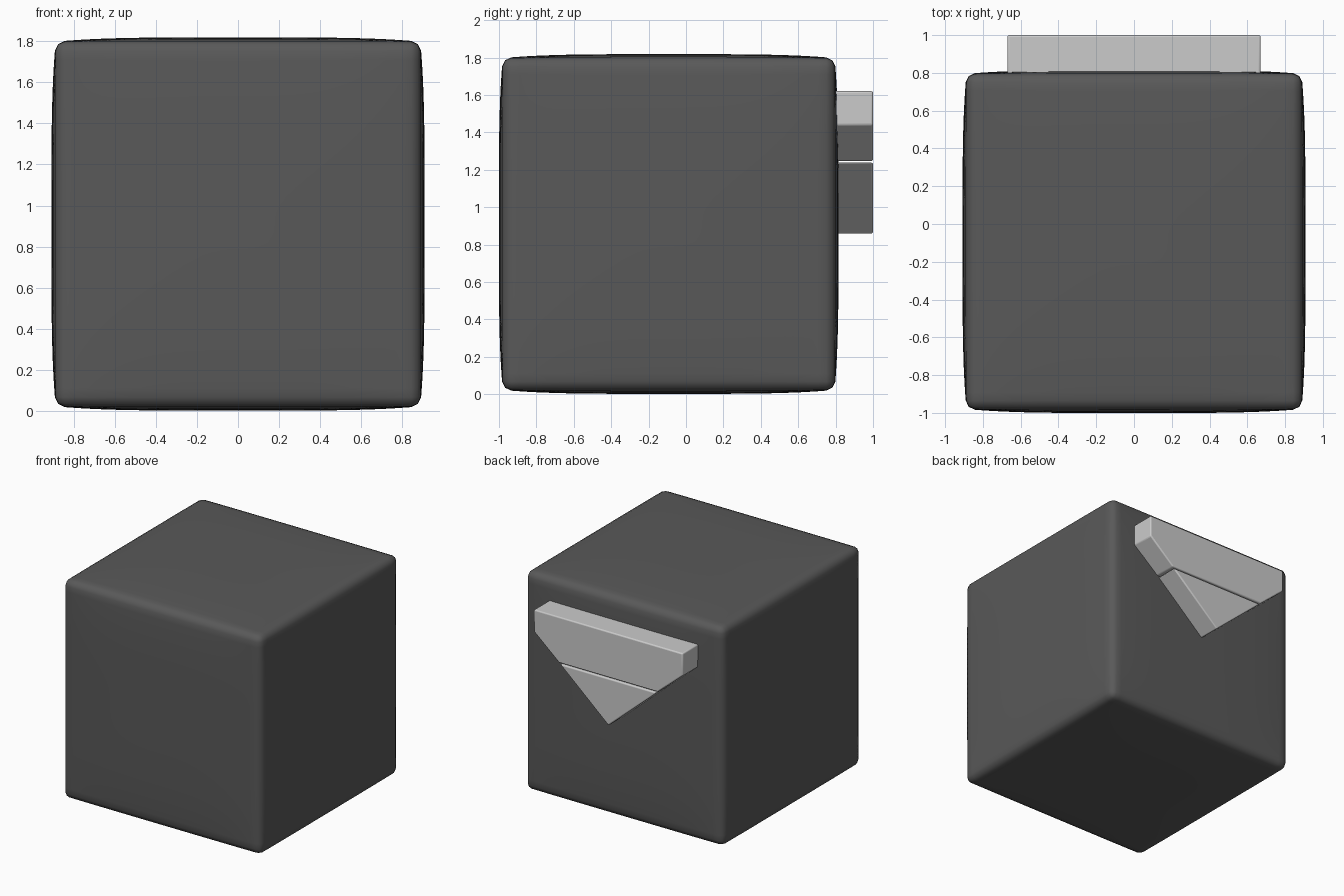
import bpy, bmesh
from mathutils import Vector

if "Cube" in bpy.data.objects:
    bpy.data.objects.remove(bpy.data.objects["Cube"])

def add_object(name, bm):
    me = bpy.data.meshes.new(name)
    bmesh.ops.recalc_face_normals(bm, faces=bm.faces)
    bm.to_mesh(me)
    bm.free()
    ob = bpy.data.objects.new(name, me)
    bpy.context.collection.objects.link(ob)
    bpy.context.view_layer.objects.active = ob
    for o in bpy.context.selected_objects:
        o.select_set(False)
    ob.select_set(True)
    return ob

# Body: rounded cube whose faces swell gently towards the middle
CENTRE = Vector((0, -0.0925, 0.91))
EDGE, SWELL, R = 0.887, 0.021, 0.045
bm = bmesh.new()
bmesh.ops.create_cube(bm, size=2)
bmesh.ops.subdivide_edges(bm, edges=bm.edges[:], cuts=39, use_grid_fill=True)
for v in bm.verts:
    p = v.co * EDGE
    core = Vector([max(-(EDGE - R), min(EDGE - R, c)) for c in p])
    p = core + (p - core).normalized() * R
    t = [min(1, abs(c) / EDGE) for c in p]
    q = p.copy()
    for i in range(3):
        a, b = t[(i + 1) % 3], t[(i + 2) % 3]
        q[i] = p[i] * (1 + SWELL / EDGE * (1 - a ** 4) * (1 - b ** 4))
    v.co = CENTRE + q
body = add_object("body", bm)
bpy.ops.object.shade_smooth()
dark = bpy.data.materials.new("dark_grey")
dark.diffuse_color = (0.1, 0.1, 0.1, 1)
dark.use_nodes = True
dark.node_tree.nodes["Principled BSDF"].inputs["Base Color"].default_value = dark.diffuse_color
body.data.materials.append(dark)

# Back plates: extruded outlines in x and z with softened edges
def plate(name, outline, y0=0.76, y1=1.0):
    bm = bmesh.new()
    face = bm.faces.new([bm.verts.new((x, y0, z)) for x, z in outline])
    ext = bmesh.ops.extrude_face_region(bm, geom=[face])
    for v in ext["geom"]:
        if isinstance(v, bmesh.types.BMVert):
            v.co.y = y1
    ob = add_object(name, bm)
    bev = ob.modifiers.new("soft_edges", "BEVEL")
    bev.width, bev.segments = 0.01, 3
    bpy.ops.object.shade_smooth_by_angle()
    return ob

plate("upper_plate", [(-0.67, 1.62), (0.67, 1.62), (0.67, 1.44),
                      (0.445, 1.247), (-0.445, 1.247), (-0.67, 1.44)])
plate("lower_plate", [(-0.435, 1.238), (0.435, 1.238), (0, 0.855)])
